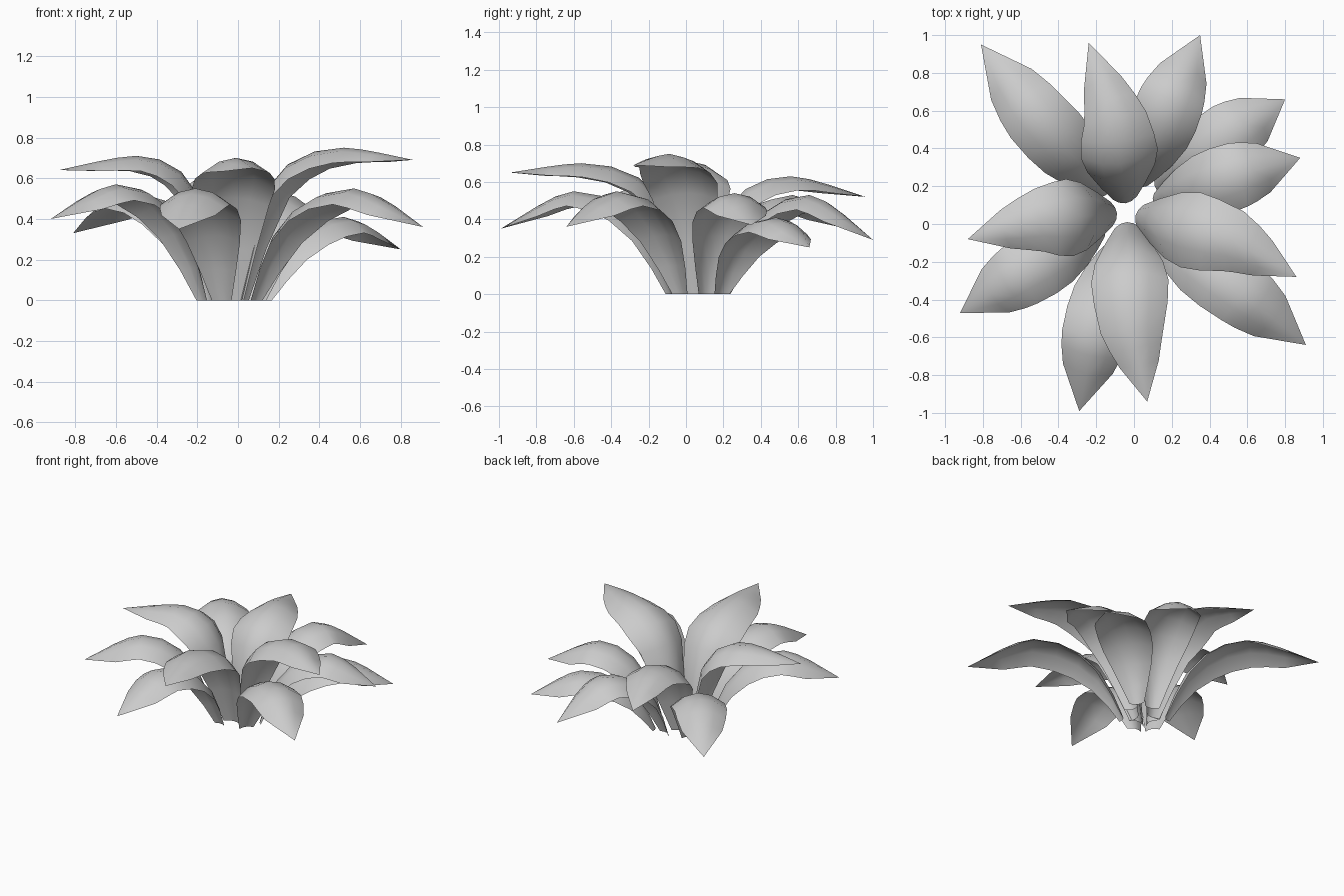
import bpy
import bmesh
from mathutils import Vector

cube = bpy.data.objects.get("Cube")
if cube:
    bpy.data.objects.remove(cube, do_unlink=True)

# One flat grey for the whole plant
grey = bpy.data.materials.new("leaf grey")
grey.use_nodes = True
colour = (0.6, 0.6, 0.6, 1)
grey.diffuse_color = colour
grey.node_tree.nodes["Principled BSDF"].inputs["Base Color"].default_value = colour

CENTRE = Vector((-0.04, 0.06, 0))

# Rise from base to peak: share of distance, share of height
STEEP = [(0, 0), (0.1, 0.36), (0.25, 0.72), (0.46, 0.89), (0.72, 0.975), (1, 1)]
GENTLE = [(0, 0), (0.1, 0.28), (0.25, 0.58), (0.47, 0.82), (0.72, 0.955), (1, 1)]
# Fall from peak to tip: share of distance, share of drop
FALL = [(0.25, 0.14), (0.5, 0.4), (1, 1)]
# Half widths along the leaf, base to tip
WIDE = [0.065, 0.12, 0.18, 0.205, 0.195, 0.168, 0.14, 0.105, 0]
SLIM = [0.05, 0.09, 0.135, 0.17, 0.18, 0.175, 0.163, 0.135, 0]
ACROSS = (-1, -0.5, 0, 0.5, 1)
ARCH = 0.45


def spine(root, peak, tip, rise):
    """Centre line climbing from the root over the peak down to the tip."""
    points = []
    for share, height in rise:
        p = root.lerp(peak, share)
        p.z = peak.z * height
        points.append(p)
    for share, drop in FALL:
        p = peak.lerp(tip, share)
        p.z = peak.z + (tip.z - peak.z) * drop
        points.append(p)
    return points


def make_leaf(name, peak, tip, radius, rise, widths):
    """Arched blade swept along its centre line, ending in a point."""
    peak, tip = Vector(peak), Vector(tip)
    outward = peak - CENTRE
    outward.z = 0
    line = spine(CENTRE + outward.normalized() * radius, peak, tip, rise)
    bm = bmesh.new()
    rows = []
    for i, (point, half) in enumerate(zip(line, widths)):
        along = line[min(i + 1, len(line) - 1)] - line[max(i - 1, 0)]
        side = along.cross(Vector((0, 0, 1))).normalized()
        normal = side.cross(along).normalized()
        if half == 0:
            rows.append([bm.verts.new(point)])
            continue
        rows.append([bm.verts.new(point + side * half * s - normal * half * ARCH * s * s)
                     for s in ACROSS])
    for low, high in zip(rows, rows[1:]):
        for j in range(len(ACROSS) - 1):
            end = [high[0]] if len(high) == 1 else [high[j + 1], high[j]]
            bm.faces.new([low[j], low[j + 1]] + end)
    for vert in rows[0]:
        vert.co.z = 0
    bm.normal_update()
    mesh = bpy.data.meshes.new(name)
    bm.to_mesh(mesh)
    bm.free()
    mesh.materials.append(grey)
    mesh.shade_smooth()
    leaf = bpy.data.objects.new(name, mesh)
    bpy.context.collection.objects.link(leaf)


# Upper ring: broad leaves close to the middle
UPPER = {
    "upper_leaf_right": ((-0.5, 0.02, 0.71), (-0.88, -0.08, 0.64)),
    "upper_leaf_back": ((-0.1, 0.56, 0.63), (-0.24, 0.96, 0.52)),
    "upper_leaf_left": ((0.52, -0.09, 0.75), (0.86, -0.28, 0.69)),
    "upper_leaf_front": ((-0.01, -0.56, 0.7), (0.07, -0.94, 0.65)),
}
# Lower ring: slimmer drooping leaves, with the distance of each stalk
LOWER = {
    "lower_leaf_back_right": ((-0.52, 0.57, 0.53), (-0.81, 0.95, 0.33), 0.14),
    "lower_leaf_right": ((-0.6, -0.27, 0.57), (-0.92, -0.47, 0.4), 0.14),
    "lower_leaf_back": ((0.2, 0.66, 0.53), (0.35, 1, 0.29), 0.15),
    "lower_leaf_back_left": ((0.52, 0.48, 0.41), (0.8, 0.66, 0.25), 0.2),
    "lower_leaf_left": ((0.55, 0.26, 0.54), (0.88, 0.35, 0.37), 0.15),
    "lower_leaf_front_left": ((0.57, -0.37, 0.55), (0.91, -0.64, 0.36), 0.14),
    "lower_leaf_front": ((-0.21, -0.6, 0.55), (-0.29, -0.99, 0.35), 0.14),
}
for name, (peak, tip) in UPPER.items():
    make_leaf(name, peak, tip, 0.05, STEEP, WIDE)
for name, (peak, tip, radius) in LOWER.items():
    make_leaf(name, peak, tip, radius, GENTLE, SLIM)
